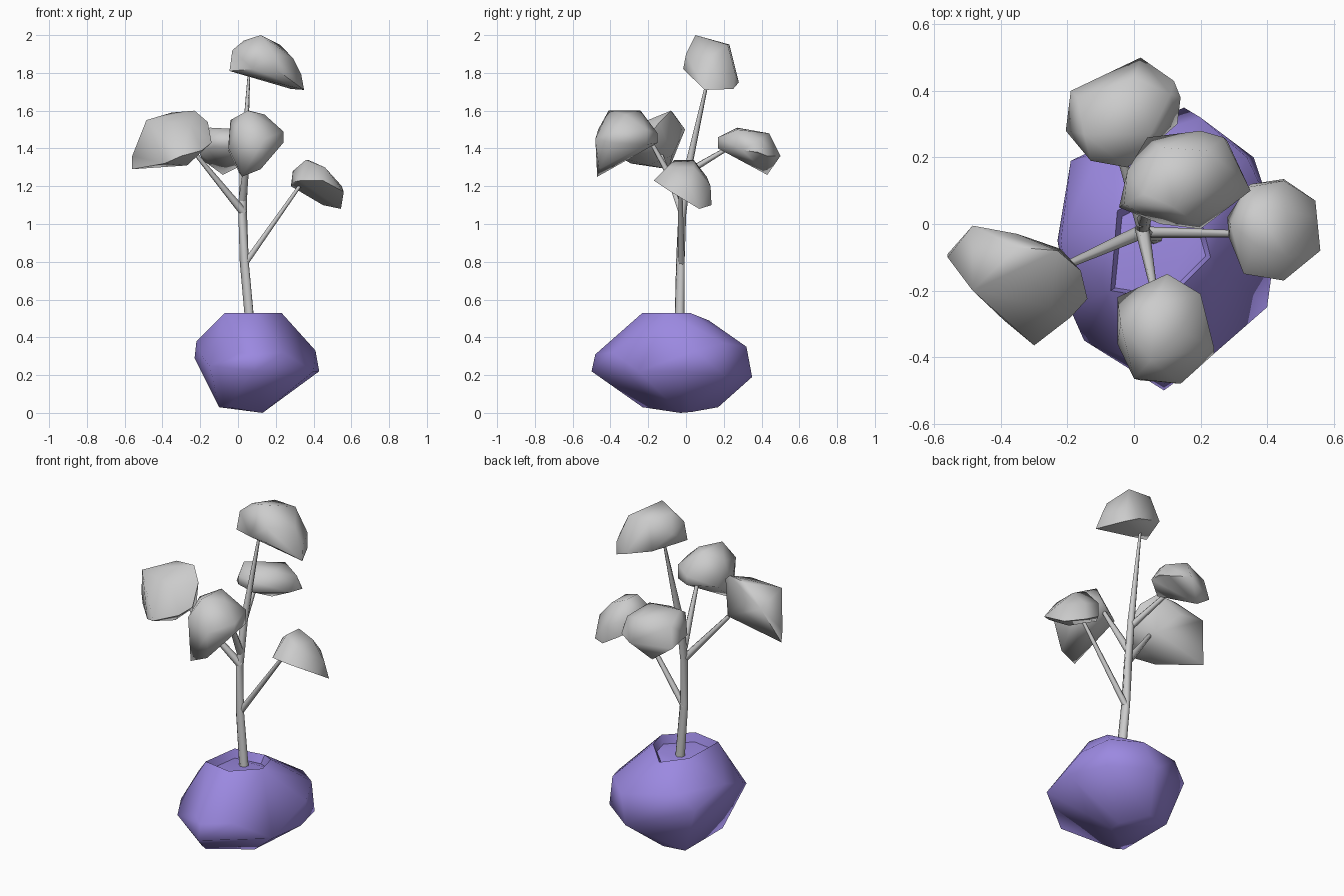
import bpy, bmesh, math
from mathutils import Vector


def finish(name, bm, angle):
    bmesh.ops.recalc_face_normals(bm, faces=bm.faces)
    mesh = bpy.data.meshes.new(name)
    bm.to_mesh(mesh)
    bm.free()
    ob = bpy.data.objects.new(name, mesh)
    bpy.context.collection.objects.link(ob)
    bpy.ops.object.select_all(action='DESELECT')
    ob.select_set(True)
    bpy.context.view_layer.objects.active = ob
    bpy.ops.object.shade_smooth_by_angle(angle=math.radians(angle))
    return ob


def faceted_lump(name, lower, upper, angle=62, hollow=0):
    """Chiselled lump: hull around a lower rim and an upper crown."""
    bm = bmesh.new()
    for p in lower + upper:
        bm.verts.new(p)
    res = bmesh.ops.convex_hull(bm, input=bm.verts)
    loose = [v for v in res["geom_interior"] if isinstance(v, bmesh.types.BMVert)]
    bmesh.ops.delete(bm, geom=loose, context='VERTS')
    if hollow:  # sink the top into a shallow bowl
        bmesh.ops.recalc_face_normals(bm, faces=bm.faces)
        top = [f for f in bm.faces if all(v.co.z > .46 for v in f.verts)]
        bmesh.ops.inset_region(bm, faces=top, thickness=.015, depth=-hollow)
    return finish(name, bm, angle)


def limb(name, path, sides=6):
    """Tapered tube through (x, y, z, radius) stations."""
    bm = bmesh.new()
    pts = [Vector(p[:3]) for p in path]
    rings = []
    for i, p in enumerate(pts):
        d = pts[min(i + 1, len(pts) - 1)] - pts[max(i - 1, 0)]
        q = d.to_track_quat('Z', 'Y')
        rings.append([bm.verts.new(p + q @ Vector((
            path[i][3] * math.cos(2 * math.pi * k / sides),
            path[i][3] * math.sin(2 * math.pi * k / sides), 0))) for k in range(sides)])
    for a, b in zip(rings, rings[1:]):
        for k in range(sides):
            n = (k + 1) % sides
            bm.faces.new((a[k], a[n], b[n], b[k]))
    bm.faces.new(rings[0])
    bm.faces.new(rings[-1])
    return finish(name, bm, 65)


# Purple rock-shaped pot with a sunken top
pot = faceted_lump("pot", [
    (-.10, -.2, .03), (-.05, -.23, .03), (.13, -.03, 0), (.13, .03, .005),
    (-.10, .15, .03), (.03, .17, .03),
    (-.23, -.05, .29), (-.19, .19, .3), (-.19, -.26, .3), (-.15, -.35, .25),
    (.09, -.5, .22), (.40, -.25, .22), (.43, -.03, .22), (.36, .2, .2), (.15, .35, .19)], [
    (-.22, -.05, .38), (-.1, .22, .39), (.2, .32, .35), (.34, .2, .37), (.41, .05, .33),
    (.24, -.39, .32), (.09, -.48, .31), (0, -.41, .32),
    (-.07, -.2, .53), (.1, -.23, .53), (.23, -.1, .53), (.2, .02, .53),
    (-.05, .04, .52), (.09, .12, .49)], 62, hollow=.05)
mat = bpy.data.materials.new("purple")
mat.diffuse_color = (.33, .25, .75, 1)
pot.data.materials.append(mat)

# Trunk and branches
limb("trunk", [(.065, -.035, .45, .026), (.033, -.03, .8, .024), (.025, -.02, 1.05, .023),
               (.03, .012, 1.3, .021), (.06, .13, 1.83, .006)])
limb("right_branch", [(.03, -.025, .78, .018), (.34, -.03, 1.22, .010)])
limb("left_branch", [(.03, -.02, 1.06, .022), (-.24, -.14, 1.39, .010)])
limb("front_branch", [(.025, -.015, 1.13, .022), (.06, -.2, 1.46, .010)])
limb("back_branch", [(.025, 0, 1.27, .020), (-.06, .27, 1.43, .010)])

# Leaf clumps
faceted_lump("top_leaves", [
    (-.045, .05, 1.81), (.08, 0, 1.82), (.2, -.015, 1.82), (.35, .10, 1.71),
    (.28, .25, 1.715), (.2, .28, 1.75), (.04, .26, 1.8)], [
    (-.03, .06, 1.92), (-.02, .16, 1.88), (.03, .09, 1.97), (.12, .05, 2.0), (.22, .22, 1.95),
    (.08, .23, 1.95), (.29, .12, 1.88), (.335, .13, 1.79), (.19, 0, 1.9), (.27, .26, 1.8)])
faceted_lump("left_leaves", [
    (-.56, -.09, 1.29), (-.22, -.075, 1.36), (-.14, -.225, 1.43),
    (-.19, -.28, 1.39), (-.30, -.365, 1.36), (-.39, -.29, 1.32), (-.27, -.2, 1.31)], [
    (-.485, -.005, 1.5), (-.485, -.2, 1.55), (-.56, -.10, 1.36), (-.35, -.07, 1.59),
    (-.23, -.08, 1.6), (-.16, -.14, 1.54), (-.25, -.25, 1.53), (-.35, -.03, 1.5)])
faceted_lump("back_leaves", [
    (-.19, .40, 1.34), (-.08, .43, 1.26), (.02, .5, 1.36), (.12, .43, 1.36),
    (.14, .38, 1.38), (.13, .3, 1.39), (-.02, .17, 1.4), (-.13, .19, 1.41), (-.205, .28, 1.38)], [
    (-.13, .19, 1.46), (-.02, .17, 1.46), (-.15, .27, 1.51), (.05, .27, 1.5),
    (0, .44, 1.48), (.11, .39, 1.45), (-.17, .38, 1.46)])
faceted_lump("front_leaves", [
    (-.05, -.22, 1.43), (.1, -.15, 1.43), (.2, -.21, 1.42), (.24, -.39, 1.43),
    (.12, -.46, 1.29), (.02, -.47, 1.25), (-.05, -.36, 1.4)], [
    (.14, -.48, 1.45), (0, -.465, 1.5), (-.04, -.3, 1.55), (.05, -.41, 1.6),
    (.06, -.24, 1.6), (.14, -.32, 1.58), (.1, -.15, 1.48), (.24, -.37, 1.49), (.2, -.21, 1.5)])
faceted_lump("right_leaves", [
    (.28, .02, 1.2), (.285, -.04, 1.22), (.33, -.15, 1.23), (.45, -.17, 1.23),
    (.56, -.08, 1.17), (.545, .07, 1.08), (.45, .135, 1.1), (.35, .12, 1.16)], [
    (.36, -.06, 1.34), (.37, .04, 1.34), (.46, -.1, 1.3), (.46, .04, 1.3),
    (.55, .02, 1.2), (.45, .13, 1.2), (.29, 0, 1.28), (.34, .11, 1.25)])
